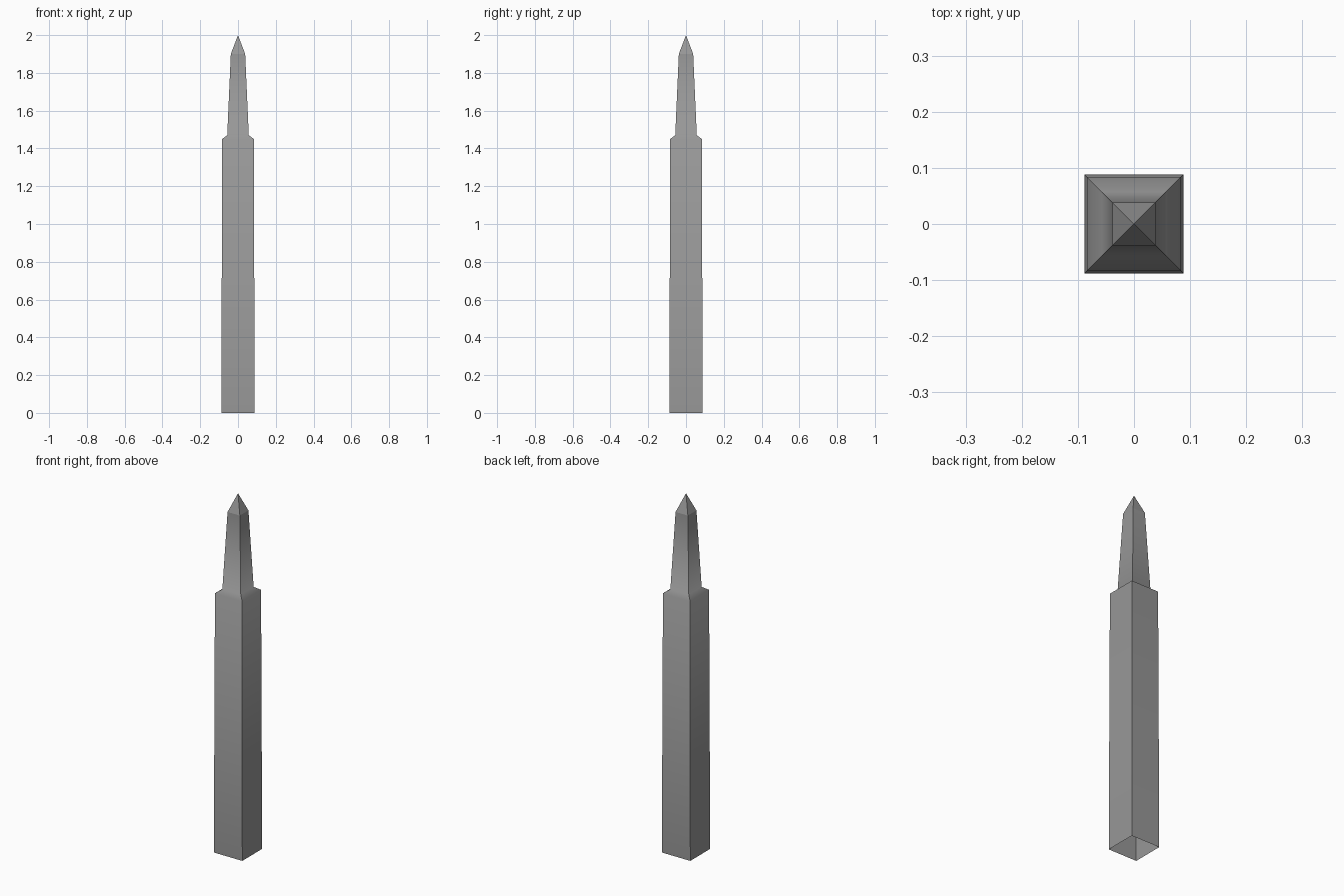
import bpy
import bmesh

if "Cube" in bpy.data.objects:
    bpy.data.objects.remove(bpy.data.objects["Cube"], do_unlink=True)

# Stone colour
stone = bpy.data.materials.new("grey_stone")
stone.use_nodes = True
grey = (0.31, 0.31, 0.31, 1.0)
stone.diffuse_color = grey
bsdf = stone.node_tree.nodes["Principled BSDF"]
bsdf.inputs["Base Color"].default_value = grey
bsdf.inputs["Roughness"].default_value = 0.9

# Square profile: half width and height, from the open base to the tip
PROFILE = [(0.088, 0.0), (0.084, 1.45), (0.057, 1.47), (0.038, 1.9)]
TIP = 2.0
CORNERS = [(-1, -1), (1, -1), (1, 1), (-1, 1)]

bm = bmesh.new()
rings = [[bm.verts.new((x * half, y * half, z)) for x, y in CORNERS]
         for half, z in PROFILE]
tip = bm.verts.new((0, 0, TIP))

# Shaft, shoulder and spire walls
for low, high in zip(rings, rings[1:]):
    for i in range(4):
        j = (i + 1) % 4
        bm.faces.new((low[i], low[j], high[j], high[i]))

# Pointed cap
for i in range(4):
    bm.faces.new((rings[-1][i], rings[-1][(i + 1) % 4], tip))

# Smooth up each side, with crisp corners and a crisp cap
for face in bm.faces:
    face.smooth = True
for edge in bm.edges:
    a, b = edge.verts
    level = abs(a.co.z - b.co.z) < 0.001
    edge.smooth = level and a.co.z < 1.8

mesh = bpy.data.meshes.new("obelisk")
bm.to_mesh(mesh)
bm.free()
mesh.materials.append(stone)
obelisk = bpy.data.objects.new("obelisk", mesh)
bpy.context.collection.objects.link(obelisk)
